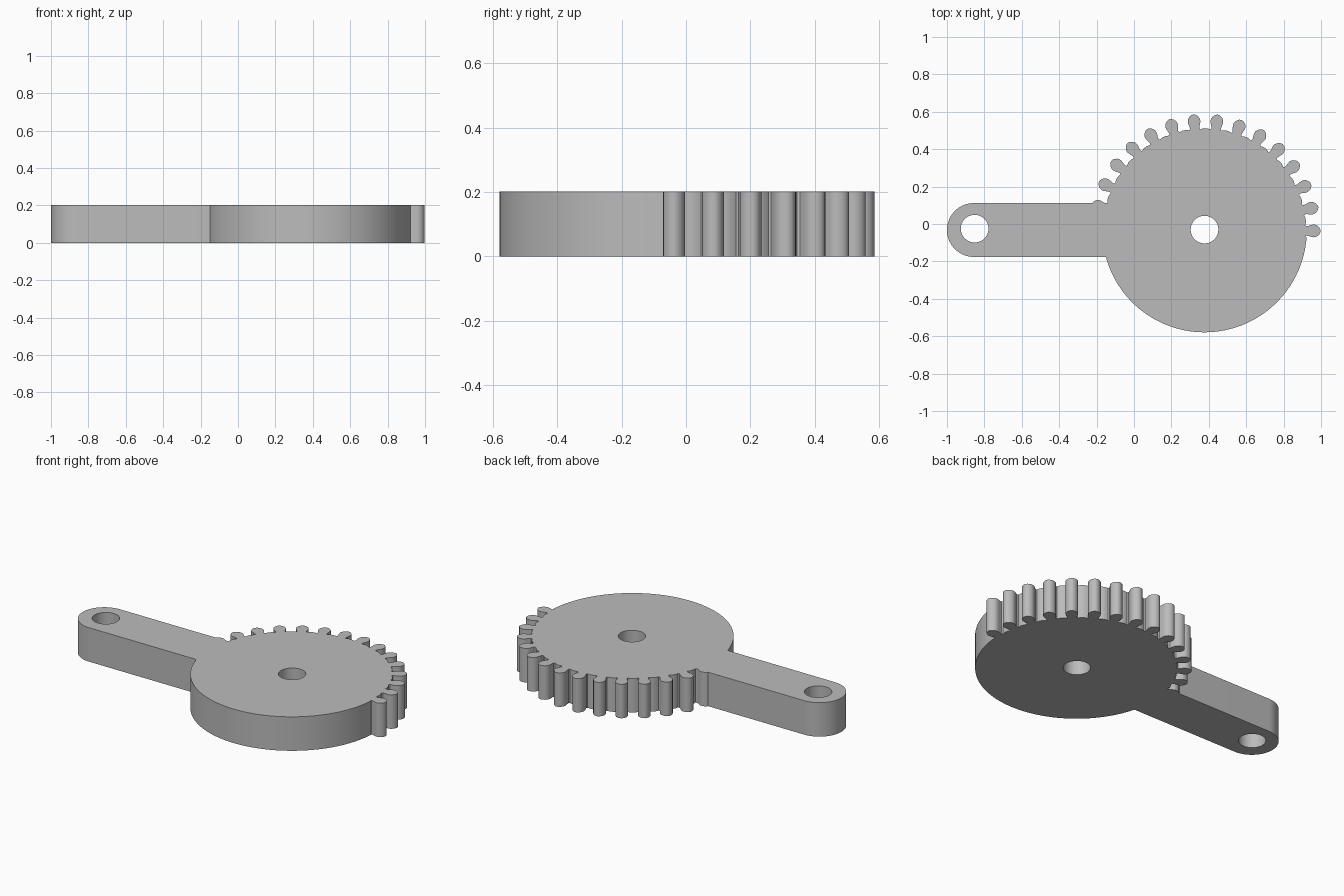
import bpy, bmesh
from math import sin, cos, radians, pi

if "Cube" in bpy.data.objects:
    bpy.data.objects.remove(bpy.data.objects["Cube"], do_unlink=True)

HEIGHT = 0.202
GEAR_X, MID_Y, DISC_R = 0.377, -0.032, 0.547
ARM_X, ARM_R = -0.856, 0.144
HOLE_R = 0.074
PITCH, TEETH, TURN = 12, 15, -0.5

grey = bpy.data.materials.new("plain_grey")
grey.use_nodes = True
grey.diffuse_color = (0.5, 0.5, 0.5, 1)
grey.node_tree.nodes["Principled BSDF"].inputs["Base Color"].default_value = (0.5, 0.5, 0.5, 1)


def arc(cx, cy, r, start, end, steps):
    """Points along an arc, angles in degrees."""
    angles = [radians(start + (end - start) * i / steps) for i in range(steps + 1)]
    return [(cx + r * cos(a), cy + r * sin(a)) for a in angles]


def plate(name, outline, low=0.0, high=HEIGHT):
    """Extrude a closed outline upward into a solid."""
    bm = bmesh.new()
    face = bm.faces.new([bm.verts.new((x, y, low)) for x, y in outline])
    top = bmesh.ops.extrude_face_region(bm, geom=[face])["geom"]
    bmesh.ops.translate(bm, vec=(0, 0, high - low),
                        verts=[v for v in top if isinstance(v, bmesh.types.BMVert)])
    bmesh.ops.recalc_face_normals(bm, faces=bm.faces)
    mesh = bpy.data.meshes.new(name)
    bm.to_mesh(mesh)
    bm.free()
    mesh.materials.append(grey)
    obj = bpy.data.objects.new(name, mesh)
    bpy.context.collection.objects.link(obj)
    return obj


def combine(target, other, operation):
    """Apply a boolean and discard the helper."""
    mod = target.modifiers.new(operation.title(), "BOOLEAN")
    mod.operation, mod.object, mod.solver = operation, other, "EXACT"
    bpy.context.view_layer.objects.active = target
    bpy.ops.object.modifier_apply(modifier=mod.name)
    bpy.data.objects.remove(other, do_unlink=True)


# Half tooth: distance from the gear centre, half width
flank = [(0.538, 0.029), (0.546, 0.025), (0.556, 0.027), (0.568, 0.031), (0.580, 0.034),
         (0.592, 0.033), (0.603, 0.028), (0.612, 0.020), (0.618, 0.011)]
tooth = [(r, -w) for r, w in flank] + [(0.621, 0)] + [(r, w) for r, w in reversed(flank)]

# Gear outline: bulging teeth over the back half, plain rim in front
outline = []
for i in range(TEETH):
    a = radians(i * PITCH + TURN)
    outline += [(GEAR_X + r * cos(a) - t * sin(a), MID_Y + r * sin(a) + t * cos(a))
                for r, t in tooth]
    if i < TEETH - 1:
        outline += arc(GEAR_X, MID_Y, DISC_R - 0.003,
                       i * PITCH + TURN + 5, i * PITCH + TURN + 7, 1)
outline += arc(GEAR_X, MID_Y, DISC_R, (TEETH - 1) * PITCH + 4, 356, 90)
lever = plate("gear_lever", outline)

# Arm with a rounded end, reaching into the disc
arm_outline = arc(ARM_X, MID_Y, ARM_R, 90, 270, 40)
arm_outline += [(0.1, MID_Y - ARM_R), (0.1, MID_Y + ARM_R)]
combine(lever, plate("arm", arm_outline), "UNION")

# Shaft hole in the gear and pin hole in the arm
for x, y in ((GEAR_X, -0.03), (ARM_X + 0.004, -0.025)):
    hole = plate("hole_cutter", arc(x, y, HOLE_R, 0, 352.5, 47), -0.1, HEIGHT + 0.1)
    hole.hide_render = True
    combine(lever, hole, "DIFFERENCE")

# Smooth the curved walls, keep the rims sharp
bpy.ops.object.select_all(action="DESELECT")
lever.select_set(True)
bpy.context.view_layer.objects.active = lever
bpy.ops.object.shade_smooth_by_angle(angle=radians(32))
